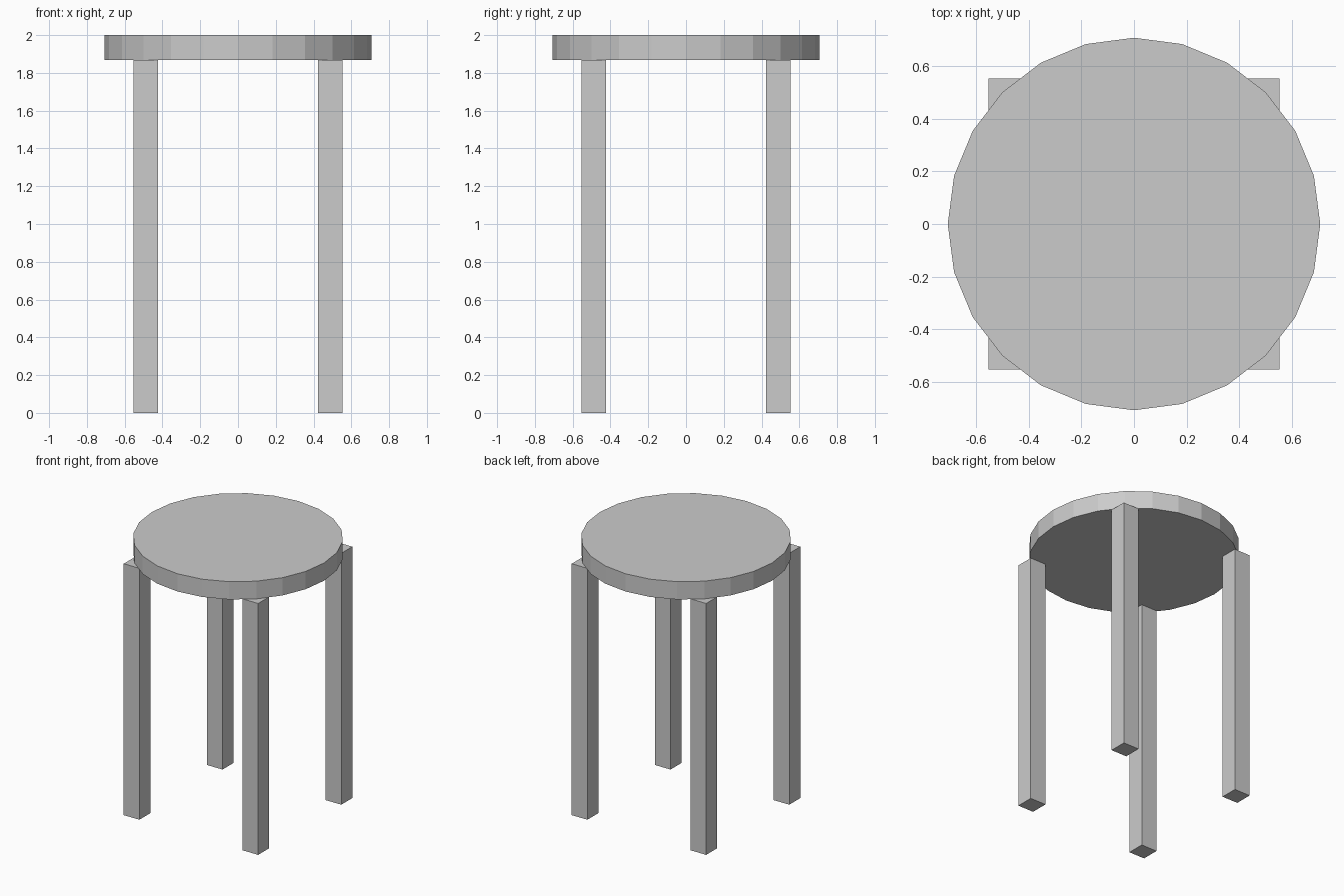
import bpy

if "Cube" in bpy.data.objects:
    bpy.data.objects.remove(bpy.data.objects["Cube"])

SEAT_RADIUS, SEAT_BOTTOM, HEIGHT = 0.708, 1.868, 2.0
LEG_CENTRE, LEG_WIDTH = 0.488, 0.129

grey = bpy.data.materials.new("plain grey")
grey.diffuse_color = (0.6, 0.6, 0.6, 1)
grey.use_nodes = True
grey.node_tree.nodes["Principled BSDF"].inputs["Base Color"].default_value = grey.diffuse_color


def finish(name):
    obj = bpy.context.object
    obj.name = name
    obj.data.materials.append(grey)
    return obj


# Round 24-sided seat with corners on the x and y axes
bpy.ops.mesh.primitive_cylinder_add(
    vertices=24, radius=SEAT_RADIUS, depth=HEIGHT - SEAT_BOTTOM,
    location=(0, 0, (HEIGHT + SEAT_BOTTOM) / 2))
finish("seat")

# Four square legs, their outer corners poking out past the seat
for y_name, sy in (("front", -1), ("back", 1)):
    for x_name, sx in (("left", -1), ("right", 1)):
        bpy.ops.mesh.primitive_cube_add(
            size=1, location=(sx * LEG_CENTRE, sy * LEG_CENTRE, SEAT_BOTTOM / 2))
        leg = finish(f"{y_name}_{x_name}_leg")
        leg.scale = (LEG_WIDTH, LEG_WIDTH, SEAT_BOTTOM)
